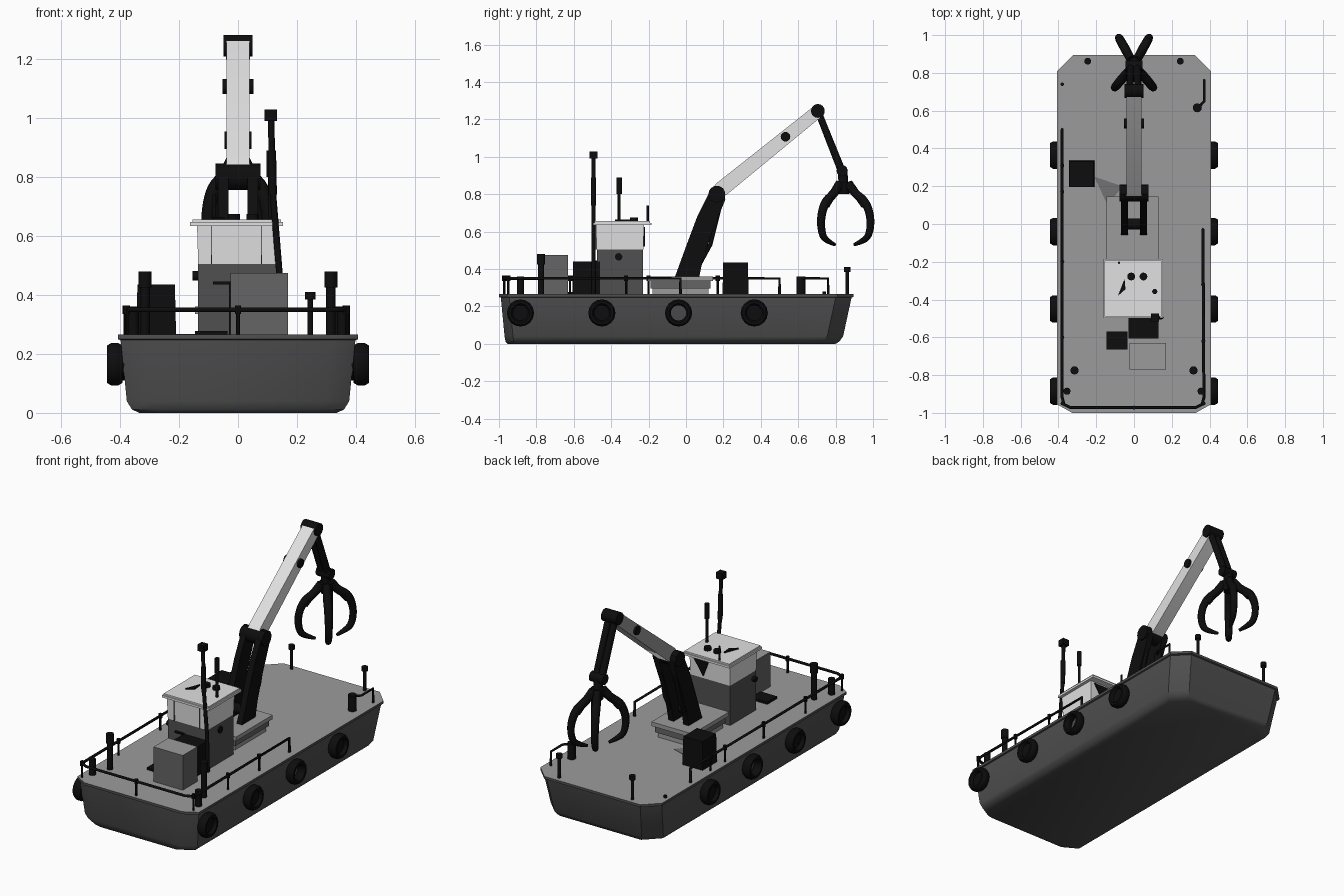
import bpy, bmesh, math
from mathutils import Vector

if "Cube" in bpy.data.objects:
    bpy.data.objects.remove(bpy.data.objects["Cube"])


def mat(name, v):
    m = bpy.data.materials.new(name)
    m.diffuse_color = (v, v, v, 1)
    m.use_nodes = True
    m.node_tree.nodes["Principled BSDF"].inputs["Base Color"].default_value = m.diffuse_color
    return m


BLACK = mat("black", 0.004)
HULL = mat("dark grey", 0.08)
MID = mat("mid grey", 0.13)
DECK = mat("deck grey", 0.33)
SHADE = mat("shaded deck grey", 0.17)
WHITE = mat("off white", 0.75)
DZ = 0.265  # deck height


def finish(name, bm, *mats, rule=None):
    bmesh.ops.recalc_face_normals(bm, faces=bm.faces)
    for f in bm.faces:
        f.smooth = True
        if rule:
            f.material_index = rule(f)
    me = bpy.data.meshes.new(name)
    bm.to_mesh(me)
    bm.free()
    for m in mats:
        me.materials.append(m)
    me.set_sharp_from_angle(angle=math.radians(35))
    ob = bpy.data.objects.new(name, me)
    bpy.context.collection.objects.link(ob)
    return ob


def loft(name, rings, *mats, rule=None):
    bm = bmesh.new()
    vs = [[bm.verts.new(p) for p in r] for r in rings]
    n = len(vs[0])
    for a, b in zip(vs, vs[1:]):
        for i in range(n):
            bm.faces.new((a[i], a[(i + 1) % n], b[(i + 1) % n], b[i]))
    bm.faces.new(vs[0])
    bm.faces.new(vs[-1])
    return finish(name, bm, *mats, rule=rule)


def box(name, x, y, z, *mats, taper=0.0, rule=None):
    def ring(h, t):
        return [(x[0] + t, y[0] + t, h), (x[1] - t, y[0] + t, h),
                (x[1] - t, y[1] - t, h), (x[0] + t, y[1] - t, h)]
    return loft(name, [ring(z[0], 0), ring(z[1], taper)], *mats, rule=rule)


def rod(name, p, q, r, m=BLACK, r2=None, n=12):
    p, q = Vector(p), Vector(q)
    rot = (q - p).to_track_quat('Z', 'Y')
    rings = [[c + rot @ Vector((k * math.cos(a), k * math.sin(a), 0))
              for a in (2 * math.pi * i / n for i in range(n))]
             for c, k in ((p, r), (q, r2 or r))]
    return loft(name, rings, m)


def side_profile(name, pts, x0, x1, *mats, rule=None):
    return loft(name, [[(x, y, z) for y, z in pts] for x in (x0, x1)], *mats, rule=rule)


def tube(name, pts, r, radii=None, smooth=False):
    cu = bpy.data.curves.new(name, 'CURVE')
    cu.dimensions = '3D'
    cu.bevel_depth, cu.bevel_resolution, cu.use_fill_caps = r, 2, True
    cu.resolution_u = 5
    sp = cu.splines.new('NURBS' if smooth else 'POLY')
    sp.points.add(len(pts) - 1)
    for i, p in enumerate(pts):
        sp.points[i].co = (*p, 1)
        sp.points[i].radius = radii[i] if radii else 1
    if smooth:
        sp.use_endpoint_u, sp.order_u = True, 3
    tmp = bpy.data.objects.new(name + "_curve", cu)
    bpy.context.collection.objects.link(tmp)
    bpy.context.view_layer.update()
    me = bpy.data.meshes.new_from_object(tmp.evaluated_get(bpy.context.evaluated_depsgraph_get()))
    bpy.data.objects.remove(tmp)
    me.materials.clear()
    me.materials.append(BLACK)
    ob = bpy.data.objects.new(name, me)
    bpy.context.collection.objects.link(ob)


# Hull: lofted outline with chamfered corners, deck on top
def outline(z, w, ys, yb):
    return [(-w + .08, ys, z), (w - .08, ys, z), (w, ys + .045, z), (w, yb - .085, z),
            (w - .085, yb, z), (-w + .085, yb, z), (-w, yb - .085, z), (-w, ys + .045, z)]


loft("hull", [outline(0, .335, -.955, .80), outline(.012, .36, -.965, .82),
              outline(.04, .377, -.97, .84), outline(.247, .398, -.99, .885),
              outline(.25, .407, -1, .895), outline(DZ, .407, -1, .895)], HULL, DECK,
     rule=lambda f: 1 if f.normal.z > .9 and f.calc_center_median().z > .26 else 0)
loft("dark_deck_patch", [[(-.21, .25, z), (-.14, .1, z), (-.06, .2, z)] for z in (DZ, DZ + .002)], SHADE)

# Tyre fenders on both sides
for s in (-1, 1):
    for i, y in enumerate((-.885, -.45, -.04, .365)):
        bm = bmesh.new()
        grid = []
        for a in range(16):
            t = 2 * math.pi * a / 16
            grid.append([bm.verts.new((s * (.418 + .028 * math.cos(u)),
                                       y + (.057 + .017 * math.sin(u)) * math.cos(t),
                                       .165 + (.057 + .017 * math.sin(u)) * math.sin(t)))
                         for u in (2 * math.pi * (b + .5) / 8 for b in range(8))])
        for a in range(16):
            for b in range(8):
                c, d = (a + 1) % 16, (b + 1) % 8
                bm.faces.new((grid[a][b], grid[c][b], grid[c][d], grid[a][d]))
        finish("tyre_fender", bm, BLACK)
        if i != 2:
            rod("fender_core", (s * .38, y, .165), (s * .425, y, .165), .055)

# Railings and their posts
RZ = .35
tube("stern_railing", [(-.38, .5, DZ), (-.38, .5, RZ), (-.38, -.92, RZ), (-.37, -.955, RZ), (-.335, -.972, RZ),
                       (.325, -.972, RZ), (.36, -.955, RZ), (.37, -.92, RZ), (.365, -.03, RZ), (.365, -.03, DZ)], .008)
tube("bow_railing", [(.372, .76, DZ), (.372, .76, RZ), (.372, .65, RZ), (.335, .61, RZ)], .007)
for x, y in [(0, -.972), (-.378, -.95), (.368, -.95), (-.38, -.6), (.367, -.62), (-.38, -.2), (.366, -.32),
             (-.38, .17), (-.38, .31)]:
    rod("railing_post", (x, y, DZ), (x, y, RZ), .006, n=8)
    rod("railing_joint", (x, y, RZ - .014), (x, y, RZ + .014), .011, n=8)

# Bollards and mooring posts
for s in (-1, 1):
    x = s * .245
    rod("bow_post", (x, .862, DZ), (x, .862, .40), .009)
    rod("bow_post_cap", (x, .862, .385), (x, .862, .41), .018)
    x = s * .315
    rod("stern_post", (x, -.775, DZ), (x, -.775, .44), .016)
    rod("stern_post_cap", (x, -.775, .425), (x, -.775, .48), .022)
    rod("stern_bollard", (s * .355, -.885, DZ), (s * .355, -.885, .36), .019)
rod("bow_bollard", (.335, .615, DZ), (.335, .615, .36), .024)
rod("deck_stud", (-.38, .74, DZ), (-.38, .74, .28), .009)

# Deck boxes
box("deck_locker", (-.345, -.21), (.195, .335), (DZ, .435), BLACK, taper=.004)
box("generator", (-.025, .17), (-.77, -.63), (DZ, .475), MID, DECK, rule=lambda f: int(f.normal.z > .9))
box("engine_block", (-.03, .13), (-.605, -.46), (DZ, .44), BLACK)
box("deck_hatch", (-.145, -.035), (-.665, -.57), (DZ, .278), BLACK)

# Cabin
box("cabin_lower", (-.135, .13), (-.475, -.23), (DZ, .505), HULL)
box("cabin_upper", (-.135, .13), (-.478, -.228), (.505, .64), WHITE, taper=-.004)
box("cabin_roof", (-.162, .153), (-.497, -.185), (.634, .647), WHITE)
box("roof_cap", (-.155, .146), (-.49, -.192), (.647, .656), WHITE)
for x in (-.09, .08):
    box("window_bar", (x - .002, x + .002), (-.484, -.476), (.505, .635), MID)
loft("rear_window", [[(.0, y, .625), (.11, y, .625), (.04, y, .52)] for y in (-.226, -.219)], BLACK)
box("door_handle", (-.085, -.025), (-.487, -.474), (.436, .446), BLACK)
rod("left_lamp", (-.155, -.45, .465), (-.13, -.45, .465), .016)
rod("porthole", (.128, -.36, .465), (.138, -.36, .465), .02)

# Masts, antennas and roof fittings
tube("main_mast", [(.145, -.495, DZ), (.14, -.495, .48), (.118, -.495, .75), (.112, -.495, 1.0)], .011)
rod("mast_sleeve", (.118, -.495, .74), (.115, -.495, .89), .014)
box("mast_light", (.09, .132), (-.516, -.474), (.99, 1.028), BLACK)
rod("antenna", (.11, -.357, .65), (.11, -.357, .82), .008)
rod("antenna_head", (.11, -.357, .80), (.11, -.357, .89), .014)
rod("small_antenna", (-.08, -.205, .65), (-.08, -.205, .74), .006)
for x in (-.015, .05):
    rod("roof_vent", (x, -.278, .65), (x, -.278, .675), .021)
loft("roof_bracket", [[(-.085, -.38, z), (-.045, -.345, z), (-.05, -.29, z)] for z in (.655, .665)], BLACK)

# Crane pedestal
box("pedestal_base", (-.12, .105), (-.18, .12), (DZ, .295), DECK)
box("pedestal_body", (-.13, .115), (-.19, .13), (.295, .335), MID)
box("pedestal_top", (-.145, .13), (-.205, .145), (.335, .36), DECK)

# Crane legs, rams and joints
LEG = [(-.06, .355), (.07, .355), (.09, .45), (.14, .6), (.21, .77), (.20, .83), (.155, .845), (.12, .80),
       (.06, .68), (0, .52)]
for s in (-1, 1):
    x0, x1 = sorted((s * .032, s * .068))
    side_profile("crane_leg", LEG, x0, x1, BLACK)
    tube("leg_ram", [(s * .05, .07, .42), (s * .05, .13, .53), (s * .05, .185, .75)], .011)
rod("leg_crossbar", (-.06, .0, .42), (.06, .0, .42), .03)
rod("elbow_joint", (-.077, .165, .80), (.077, .165, .80), .045, n=16)

# Boom
side_profile("boom", [(.135, .825), (.175, .785), (.215, .795), (.725, 1.215), (.725, 1.25), (.69, 1.275), (.165, .86)],
             -.039, .039, WHITE, DECK, rule=lambda f: int(f.normal.x < -.5))
rod("boom_pin", (-.052, .532, 1.107), (.052, .532, 1.107), .026)
rod("boom_tip_joint", (-.05, .705, 1.245), (.05, .705, 1.245), .037, n=16)

# Grab hanger and claws
for s in (-1, 1):
    rod("hanger_rod", (s * .022, .705, 1.245), (s * .018, .83, .93), .018, r2=.021)
rod("hanger_joint", (-.045, .835, .925), (.045, .835, .925), .03)
rod("rotator", (0, .837, .93), (0, .843, .83), .026)
rod("grab_hub", (0, .843, .865), (0, .843, .80), .04, r2=.03)
for dx, dy in ((-.1, -.118), (.1, -.118), (-.078, .14), (.078, .14)):
    path = [(.15, .855), (.45, .80), (.85, .76), (1.05, .67), (.98, .58), (.75, .55), (.4, .53)]
    tube("grab_claw", [(dx * k, .843 + dy * k, z) for k, z in path], .022, [1, 1.15, 1.1, 1, .9, .75, .4], True)
    rod("claw_ram", (dx * .2, .843 + dy * .2, .86), (dx * .8, .843 + dy * .8, .74), .02)
